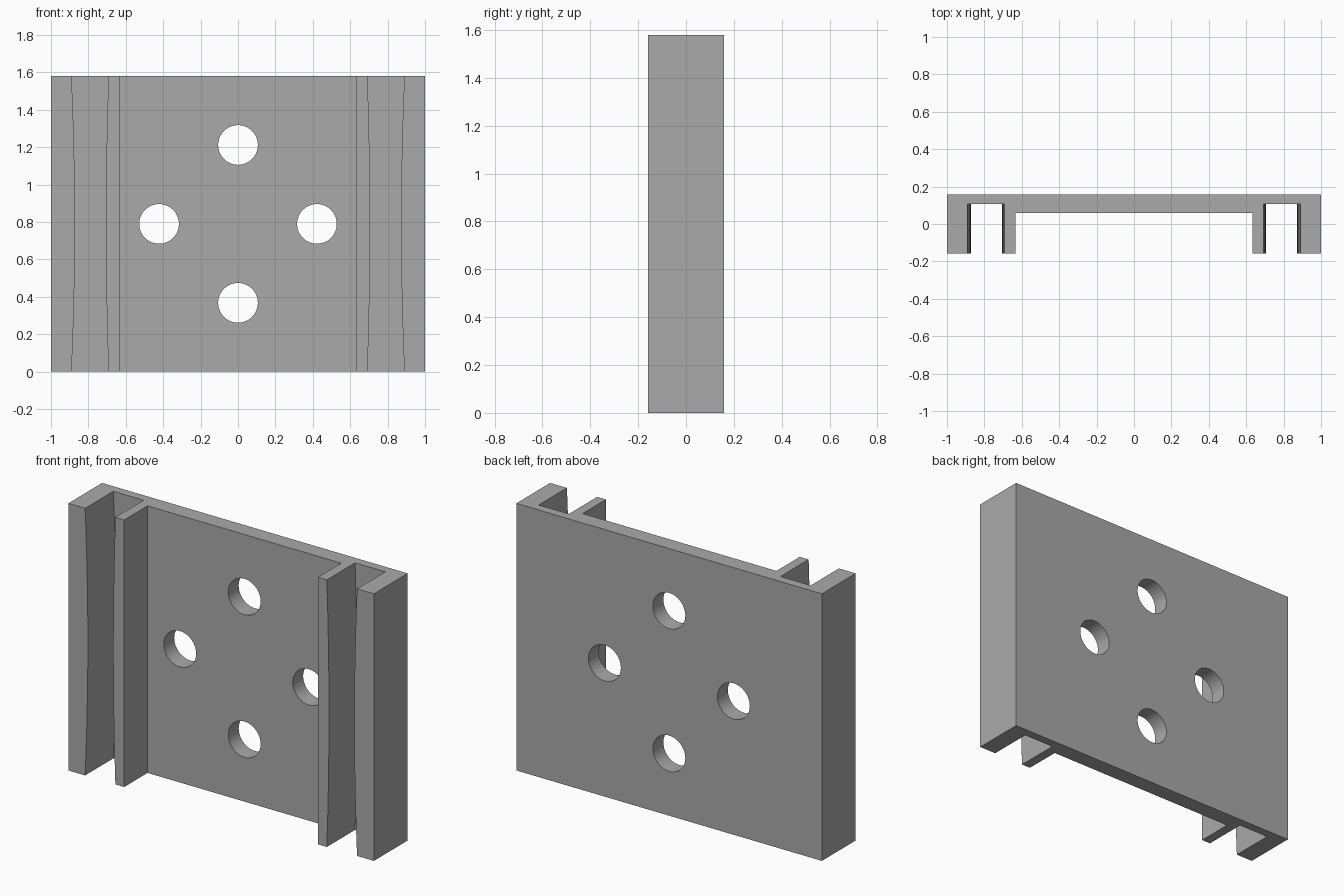
import bpy, bmesh, math

cube = bpy.data.objects.get("Cube")
if cube:
    bpy.data.objects.remove(cube, do_unlink=True)

HEIGHT = 1.58
FRONT, BACK = -0.158, 0.158
PLATE_FRONT, SLOT_FLOOR = 0.06, 0.106
LEVELS = 24

grey = bpy.data.materials.new("plain grey")
grey.use_nodes = True
colour = (0.4, 0.4, 0.4, 1)
grey.diffuse_color = colour
grey.node_tree.nodes["Principled BSDF"].inputs["Base Color"].default_value = colour


def section(t):
    """Cross-section of the bracket; the slots pinch towards mid height."""
    pinch = 1 - t * t
    outer = 0.89 - 0.018 * pinch
    inner = 0.692 + 0.014 * pinch
    half = [(0.634, PLATE_FRONT), (0.634, FRONT), (inner, FRONT),
            (inner, SLOT_FLOOR), (outer, SLOT_FLOOR), (outer, FRONT),
            (1, FRONT), (1, BACK)]
    return half + [(-x, y) for x, y in reversed(half)]


# Back plate with its slotted rails, lofted upwards
bm = bmesh.new()
rings = []
for i in range(LEVELS + 1):
    t = 2 * i / LEVELS - 1
    z = HEIGHT * i / LEVELS
    rings.append([bm.verts.new((x, y, z)) for x, y in section(t)])
count = len(rings[0])
for low, high in zip(rings, rings[1:]):
    for a in range(count):
        b = (a + 1) % count
        bm.faces.new((low[a], low[b], high[b], high[a]))
bm.faces.new(rings[0][::-1])
bm.faces.new(rings[-1])
bmesh.ops.dissolve_limit(bm, angle_limit=math.radians(0.05),
                         verts=bm.verts, edges=bm.edges)
bmesh.ops.recalc_face_normals(bm, faces=bm.faces)
mesh = bpy.data.meshes.new("slotted_plate")
bm.to_mesh(mesh)
bm.free()
plate = bpy.data.objects.new("slotted_plate", mesh)
bpy.context.collection.objects.link(plate)
mesh.materials.append(grey)

# Four round bolt holes in a diamond
for k in range(4):
    angle = k * math.pi / 2
    bpy.ops.mesh.primitive_cylinder_add(
        vertices=64, radius=0.106, depth=0.3,
        location=(0.422 * math.cos(angle), 0.11,
                  HEIGHT / 2 + 0.422 * math.sin(angle)),
        rotation=(math.pi / 2, 0, 0))
    cutter = bpy.context.object
    cutter.name = "hole_cutter"
    cutter.data.materials.append(grey)
    cut = plate.modifiers.new("bolt hole", 'BOOLEAN')
    cut.operation = 'DIFFERENCE'
    cut.solver = 'EXACT'
    cut.object = cutter
    bpy.context.view_layer.objects.active = plate
    bpy.ops.object.modifier_apply(modifier=cut.name)
    bpy.data.objects.remove(cutter, do_unlink=True)

# Smooth hole and slot walls, sharp corners
bpy.ops.object.select_all(action='DESELECT')
plate.select_set(True)
bpy.context.view_layer.objects.active = plate
bpy.ops.object.shade_smooth_by_angle(angle=math.radians(30))
